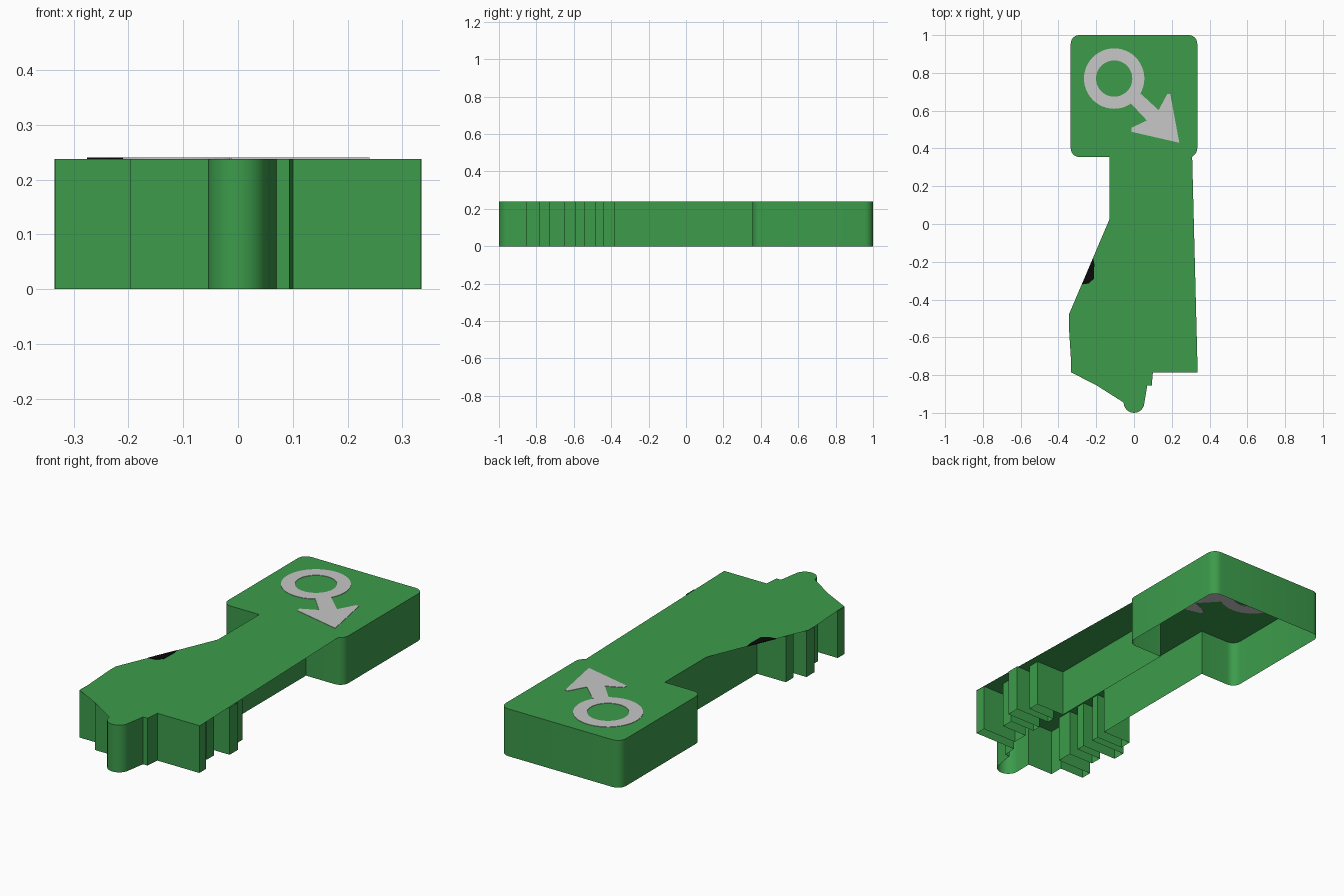
import bpy, bmesh, math

if "Cube" in bpy.data.objects:
    bpy.data.objects.remove(bpy.data.objects["Cube"])

H = 0.238  # height of the top sheet


def material(name, rgb):
    m = bpy.data.materials.new(name)
    m.diffuse_color = (*rgb, 1)
    m.use_nodes = True
    m.node_tree.nodes["Principled BSDF"].inputs["Base Color"].default_value = m.diffuse_color
    return m


green = material("green", (0.045, 0.33, 0.07))
grey = material("light_grey", (0.57, 0.57, 0.57))
black = material("black", (0.003, 0.003, 0.003))


def finish(bm, name, mat, smooth=False):
    me = bpy.data.meshes.new(name)
    bm.to_mesh(me)
    bm.free()
    ob = bpy.data.objects.new(name, me)
    bpy.context.collection.objects.link(ob)
    me.materials.append(mat)
    if smooth:
        bpy.ops.object.select_all(action='DESELECT')
        ob.select_set(True)
        bpy.context.view_layer.objects.active = ob
        bpy.ops.object.shade_smooth_by_angle(angle=math.radians(30))
    return ob


def arc(cx, cy, r, a0, a1, n=6):
    return [(cx + r * math.cos(math.radians(a0 + (a1 - a0) * i / n)),
             cy + r * math.sin(math.radians(a0 + (a1 - a0) * i / n))) for i in range(n + 1)]


def sheet(name, pts, mat):
    bm = bmesh.new()
    bm.faces.new([bm.verts.new((x, y, H)) for x, y in pts])
    bmesh.ops.triangulate(bm, faces=bm.faces[:])
    return finish(bm, name, mat)


def plate(name, pts, mat, z0=H - 0.002, z1=H + 0.002):
    bm = bmesh.new()
    f = bm.faces.new([bm.verts.new((x, y, z0)) for x, y in pts])
    ext = bmesh.ops.extrude_face_region(bm, geom=[f], use_keep_orig=True)
    for v in ext["geom"]:
        if isinstance(v, bmesh.types.BMVert):
            v.co.z = z1
    bmesh.ops.recalc_face_normals(bm, faces=bm.faces[:])
    bmesh.ops.triangulate(bm, faces=[q for q in bm.faces if len(q.verts) > 4])
    return finish(bm, name, mat)


# Shared outline pieces, counter-clockwise
R = 0.045
tip = ([(-0.197, -0.785), (-0.197, -0.855), (-0.053, -0.855)]
       + arc(0, -0.945, 0.055, 180, 360, 12)
       + [(0.07, -0.855), (0.094, -0.855), (0.1, -0.785)])
head = (arc(0.335 - R, 0.355 + R, R, -90, 0) + arc(0.335 - R, 1 - R, R, 0, 90)
        + arc(-0.335 + R, 1 - R, R, 90, 180) + arc(-0.335 + R, 0.355 + R, R, 180, 270))

# Flat top sheet, overhanging the toothed walls
sheet("top_sheet",
      tip + [(0.337, -0.785), (0.308, 0.355)] + head[2:]
      + [(-0.13, 0.355), (-0.13, 0.025), (-0.345, -0.48), (-0.345, -0.54),
         (-0.27, -0.54), (-0.333, -0.73), (-0.333, -0.785)], green)

# Upright wall with four teeth on each side, open underneath
teeth = [(0.334, -0.785, -0.73), (0.28, -0.65, -0.59),
         (0.335, -0.545, -0.48), (0.29, -0.44, -0.38)]
right = []
for x, y0, y1 in teeth:
    right += [(0.14, y0), (x, y0), (x, y1), (0.14, y1)]
right = right[1:-1] + [(0.13, -0.38), (0.13, 0.355)]
left = [(-x, y) for x, y in reversed(right)]
outline = tip + right + head + left
bm = bmesh.new()
lo = [bm.verts.new((x, y, 0)) for x, y in outline]
hi = [bm.verts.new((x, y, H)) for x, y in outline]
n = len(outline)
for i in range(n):
    j = (i + 1) % n
    bm.faces.new((lo[i], lo[j], hi[j], hi[i]))
finish(bm, "toothed_wall", green, smooth=True)

# Painted ring
bm = bmesh.new()
N = 48
loops = []
for r, z in ((0.16, H - 0.002), (0.16, H + 0.002), (0.096, H + 0.002), (0.096, H - 0.002)):
    loops.append([bm.verts.new((x, y, z)) for x, y in arc(-0.105, 0.77, r, 0, 360, N)[:-1]])
for k in range(4):
    a, b = loops[k], loops[(k + 1) % 4]
    for i in range(N):
        j = (i + 1) % N
        bm.faces.new((a[i], a[j], b[j], b[i]))
finish(bm, "painted_ring", grey)

# Painted arrow with its stem
plate("painted_arrow",
      [(-0.018, 0.64), (0.068, 0.548), (-0.013, 0.51), (-0.013, 0.488), (0.24, 0.43),
       (0.192, 0.688), (0.176, 0.688), (0.13, 0.603), (0.038, 0.688), (0.015, 0.68)], grey)

# Dark patch on the left edge
plate("dark_patch",
      [(-0.216, -0.18), (-0.276, -0.32), (-0.24, -0.315), (-0.212, -0.29), (-0.21, -0.21)], black)
